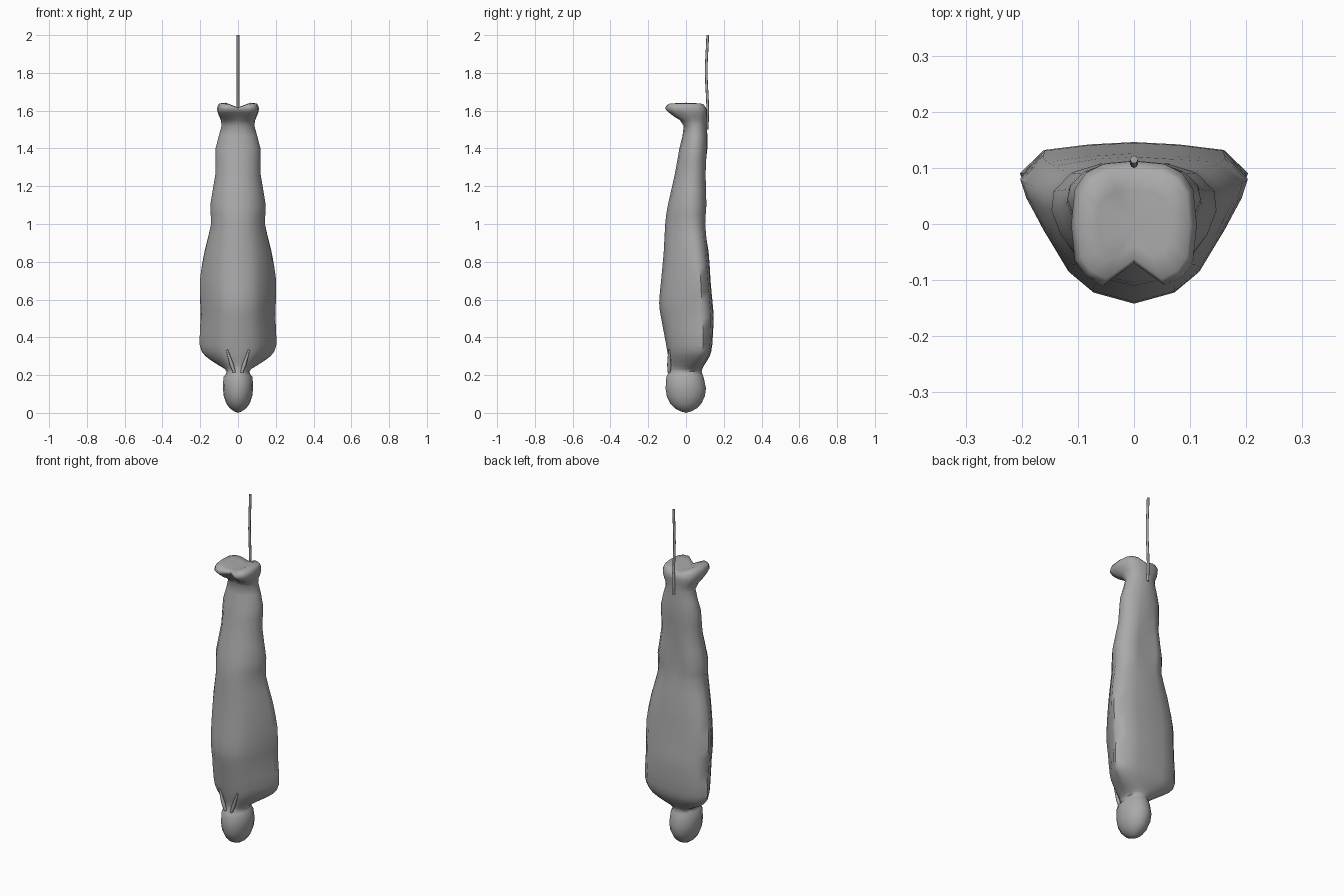
import bpy, bmesh, math

if "Cube" in bpy.data.objects:
    bpy.data.objects.remove(bpy.data.objects["Cube"])

grey = bpy.data.materials.new("cloth grey")
grey.diffuse_color = (0.4, 0.4, 0.4, 1)
grey.use_nodes = True
grey.node_tree.nodes["Principled BSDF"].inputs["Base Color"].default_value = grey.diffuse_color

# Torso half cross-section, front centre to back centre: (share of half width, share of depth)
TORSO = [(0, 0), (.36, .07), (.58, .2), (.8, .47), (.95, .68), (1, .8), (.8, .95), (.4, .985), (0, 1)]
N = len(TORSO)


def half_profile(i, style):
    """Blend oval (0) to torso (1) or to the boxy, notched pair of feet (-1)."""
    a = math.pi * i / (N - 1)
    s, c = abs(math.sin(a)), math.cos(a)
    ox, oy = s, (1 - c) / 2
    if style >= 0:
        tx, ty = TORSO[i]
    else:
        tx = s ** .75 if 0 < i < N - 1 else 0
        ty = (1 - math.copysign(abs(c) ** .6, c)) / 2 + (.2 if i == 0 else 0)
    t = min(1, abs(style))
    return ox + (tx - ox) * t, oy + (ty - oy) * t


def ring(z, w, front, back, style, groove):
    """groove presses in the back centre; the middle of the soles sags."""
    dip = max(0, min(.025, (z - 1.6) * .6))
    half = []
    for i in range(N):
        px, py = half_profile(i, style)
        y = front + py * (back - front) - (groove if i == N - 1 else 0)
        half.append((px * w, y, z - dip * max(0, 1 - px * w / .065)))
    return half + [(-x, y, h) for x, y, h in half[-2:0:-1]]


def spline(keys, steps):
    """Smooth interpolation through the key sections."""
    out = []
    for k in range(len(keys) - 1):
        p0, p1, p2, p3 = (keys[min(max(k + d, 0), len(keys) - 1)] for d in (-1, 0, 1, 2))
        for s in range(steps):
            t = s / steps
            out.append([b + .5 * t * (c - a + t * (2 * a - 5 * b + 4 * c - d + t * (3 * (b - c) + d - a)))
                        for a, b, c, d in zip(p0, p1, p2, p3)])
    return out + [list(keys[-1])]


def loft(name, rings, bottom, top):
    bm = bmesh.new()
    loops = [[bm.verts.new(p) for p in r] for r in rings]
    n = len(loops[0])
    lo, hi = bm.verts.new(bottom), bm.verts.new(top)
    for i in range(n):
        j = (i + 1) % n
        for a, b in zip(loops, loops[1:]):
            bm.faces.new((a[i], a[j], b[j], b[i]))
        bm.faces.new((lo, loops[0][j], loops[0][i]))
        bm.faces.new((hi, loops[-1][i], loops[-1][j]))
    bmesh.ops.recalc_face_normals(bm, faces=bm.faces)
    me = bpy.data.meshes.new(name)
    bm.to_mesh(me)
    bm.free()
    me.materials.append(grey)
    ob = bpy.data.objects.new(name, me)
    bpy.context.collection.objects.link(ob)
    bpy.ops.object.select_all(action='DESELECT')
    ob.select_set(True)
    bpy.context.view_layer.objects.active = ob
    bpy.ops.object.shade_smooth_by_angle(angle=math.radians(60))


def tube(name, path):
    """Round tube along points of (x, y, z, radius)."""
    rings = [[(x + r * math.cos(a * math.pi / 4), y + r * math.sin(a * math.pi / 4), z)
              for a in range(8)] for x, y, z, r in path]
    loft(name, rings, path[0][:3], path[-1][:3])


# Head, hanging lowest: an egg of rings
head = []
for deg in (15, 32, 50, 70, 90):
    s, c = math.sin(math.radians(deg)), math.cos(math.radians(deg))
    head.append(ring(.13 - .126 * c, .08 * s, -.108 * s, .106 * s, 0, 0))

# Neck to feet: z, half width, front, back, cross-section style, back groove
body_keys = [
    (.19, .077, -.104, .093, 0, 0),
    (.22, .06, -.09, .083, .2, 0),
    (.25, .1, -.086, .095, .8, 0),
    (.3, .172, -.095, .125, 1, 0),
    (.36, .203, -.105, .139, 1, 0),
    (.5, .198, -.131, .146, 1, 0),
    (.58, .2, -.142, .141, 1, 0),
    (.7, .202, -.132, .13, 1, 0),
    (.85, .181, -.118, .12, .8, 0),
    (1.0, .147, -.11, .107, .6, .012),
    (1.1, .15, -.096, .114, .4, .03),
    (1.26, .122, -.06, .109, .3, .012),
    (1.4, .12, -.035, .113, .2, 0),
    (1.52, .087, -.012, .111, 0, 0),
    (1.57, .1, -.07, .112, -.9, 0),
    (1.61, .112, -.115, .112, -1, 0),
    (1.638, .1, -.102, .098, -1, 0),
]
body = [ring(*k) for k in spline(body_keys, 2)]
sole = ring(1.642, .065, -.06, .06, -1, 0)
loft("wrapped_figure", head + body + [sole], (0, 0, 0), (0, 0, 1.614))

# Pinched cloth folds from the neck over the front of the shoulders
for side in (-1, 1):
    tube("neck_fold", [(side * (.02 + .013 * k), -.089, .215 + .04 * k, .011 - .003 * abs(k - 1))
                       for k in range(4)])

# Rope from the back of the ankles, slightly bent
tube("rope", [(0, .111 + .004 * math.cos((z - 1.6) * 15), z, .007)
              for z in (1.5 + .05 * k for k in range(11))])
